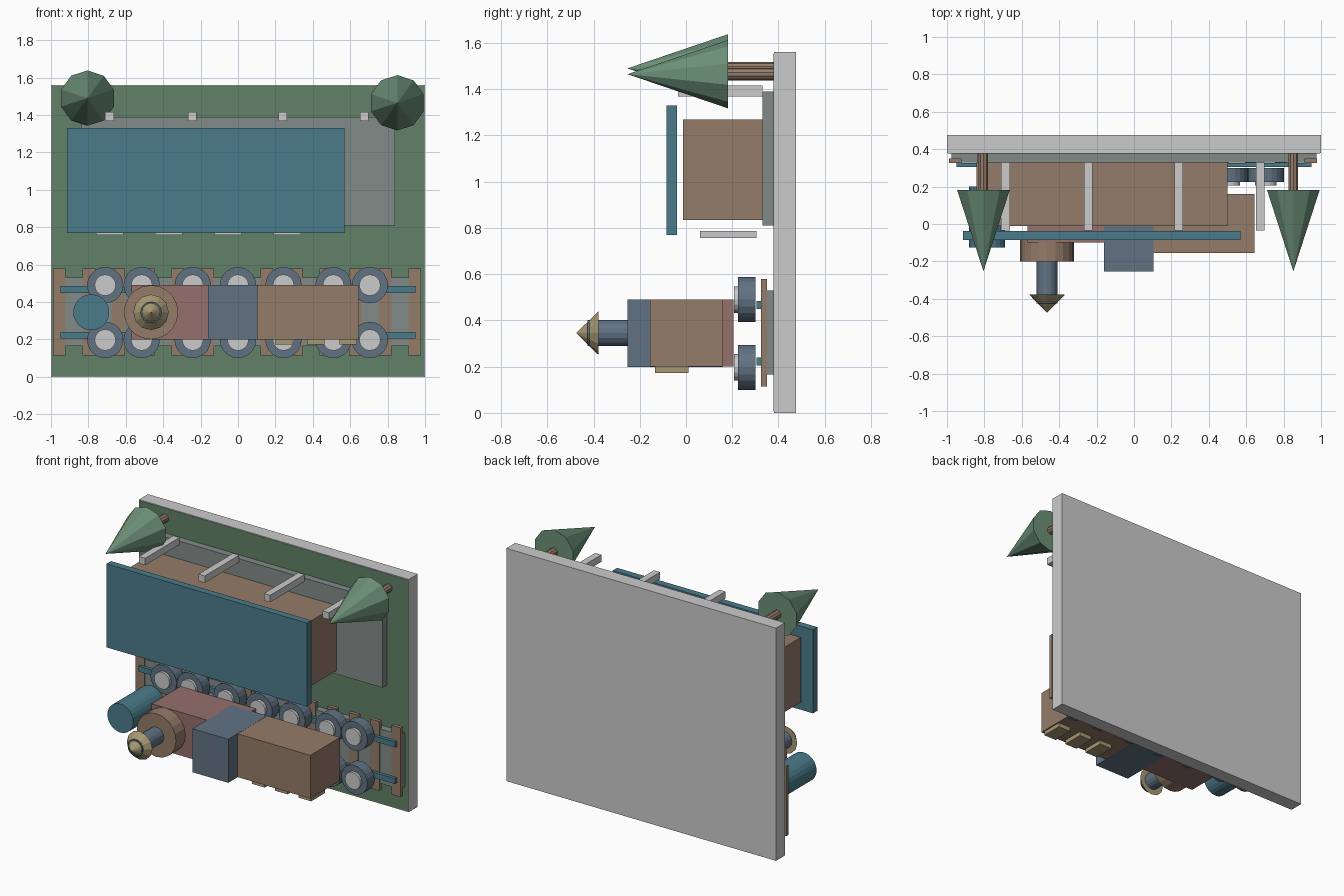
import bpy, math

if "Cube" in bpy.data.objects:
    bpy.data.objects.remove(bpy.data.objects["Cube"])

mats = {}
COLORS = {
    "wood": (0.30, 0.20, 0.14), "teal": (0.07, 0.20, 0.26), "steel": (0.12, 0.17, 0.23),
    "red": (0.30, 0.16, 0.15), "gold": (0.38, 0.32, 0.17), "leaf": (0.15, 0.28, 0.19),
    "slate": (0.22, 0.26, 0.25), "grass": (0.12, 0.22, 0.14),
}


def paint(ob, name, color):
    ob.name = name
    if color:
        if color not in mats:
            mats[color] = bpy.data.materials.new(color)
            mats[color].diffuse_color = (*COLORS[color], 1)
        ob.data.materials.append(mats[color])
    return ob


def box(name, x, y, z, color=None):
    """Box from (min, max) ranges."""
    bpy.ops.mesh.primitive_cube_add(size=1, location=[sum(r) / 2 for r in (x, y, z)])
    ob = bpy.context.object
    ob.scale = [r[1] - r[0] for r in (x, y, z)]
    bpy.ops.object.transform_apply(location=False, rotation=False, scale=True)
    return paint(ob, name, color)


def rod(name, x, z, r, y_back, y_front, color=None, sides=20, r_front=None):
    """Cylinder or cone along y, pointing to the front (-y)."""
    bpy.ops.mesh.primitive_cone_add(
        vertices=sides, radius1=r, radius2=r if r_front is None else r_front,
        depth=y_back - y_front, location=(x, (y_back + y_front) / 2, z),
        rotation=(math.pi / 2, 0, 0))
    return paint(bpy.context.object, name, color)


# Base slab with thin grass layer
box("base", (-1, 1), (0.38, 0.475), (0, 1.56))
box("grass", (-0.995, 0.995), (0.378, 0.382), (0.005, 1.555), "grass")

# Track: ballast, sleepers, rails
box("ballast", (-0.975, 0.975), (0.33, 0.38), (0.165, 0.53), "slate")
for i in range(13):
    cx = -0.955 + i * 1.9 / 12
    box(f"sleeper_{i}", (cx - 0.034, cx + 0.034), (0.325, 0.35), (0.115, 0.58), "wood")
for i, z in enumerate((0.222, 0.467)):
    box(f"rail_{i}", (-0.95, 0.95), (0.305, 0.326), (z - 0.018, z + 0.018), "teal")

# Wheels with hubs on both sides of the train
for i, x in enumerate((-0.71, -0.515, -0.242, 0, 0.243, 0.51, 0.705)):
    for side, z in (("near", 0.197), ("far", 0.49)):
        rod(f"wheel_{side}_{i}", x, z, 0.097, 0.30, 0.225, "steel")
        rod(f"hub_{side}_{i}", x, z, 0.057, 0.23, 0.207, None, 16)

# Locomotive
box("engine_body", (-0.57, -0.01), (-0.10, 0.205), (0.2, 0.49), "red")
box("cab", (-0.16, 0.105), (-0.253, 0.16), (0.199, 0.491), "steel")
rod("front_boiler", -0.785, 0.345, 0.096, 0.2, -0.125, "teal", 24)
rod("dome", -0.465, 0.345, 0.145, -0.07, -0.20, "wood", 20)
rod("chimney", -0.465, 0.345, 0.056, -0.19, -0.425, "steel", 16)
rod("chimney_cap", -0.465, 0.345, 0.095, -0.378, -0.475, "gold", 12, 0)

# Carriage with windows
box("carriage", (0.105, 0.645), (-0.155, 0.16), (0.2, 0.49), "wood")
for i, x in enumerate((0.245, 0.415, 0.59)):
    box(f"window_{i}", (x - 0.047, x + 0.047), (-0.135, 0.01), (0.172, 0.203), "gold")

# Station: platform, building, flat roof, side panels, posts
box("platform", (-0.84, 0.84), (0.33, 0.38), (0.81, 1.39), "slate")
box("station_building", (-0.843, 0.5), (-0.012, 0.33), (0.835, 1.27), "wood")
box("station_roof", (-0.915, 0.57), (-0.085, -0.038), (0.77, 1.33), "teal")
for i, x in enumerate((-0.685, -0.37, -0.053, 0.263)):
    box(f"station_panel_{i}", (x - 0.073, x + 0.073), (0.06, 0.305), (0.757, 0.787))
for i, x in enumerate((-0.687, -0.245, 0.24, 0.675)):
    box(f"platform_post_{i}", (x - 0.023, x + 0.023), (-0.035, 0.33), (1.368, 1.415))

# Trees
for i, (x, z) in enumerate(((-0.805, 1.49), (0.852, 1.465))):
    rod(f"tree_trunk_{i}", x, z, 0.027, 0.38, 0.17, "wood", 10)
    rod(f"tree_crown_{i}", x, z, 0.148, 0.182, -0.253, "leaf", 10, 0)

for m in bpy.data.materials:
    if m.users and not m.is_grease_pencil:
        m.use_nodes = True
        m.node_tree.nodes["Principled BSDF"].inputs["Base Color"].default_value = m.diffuse_color
